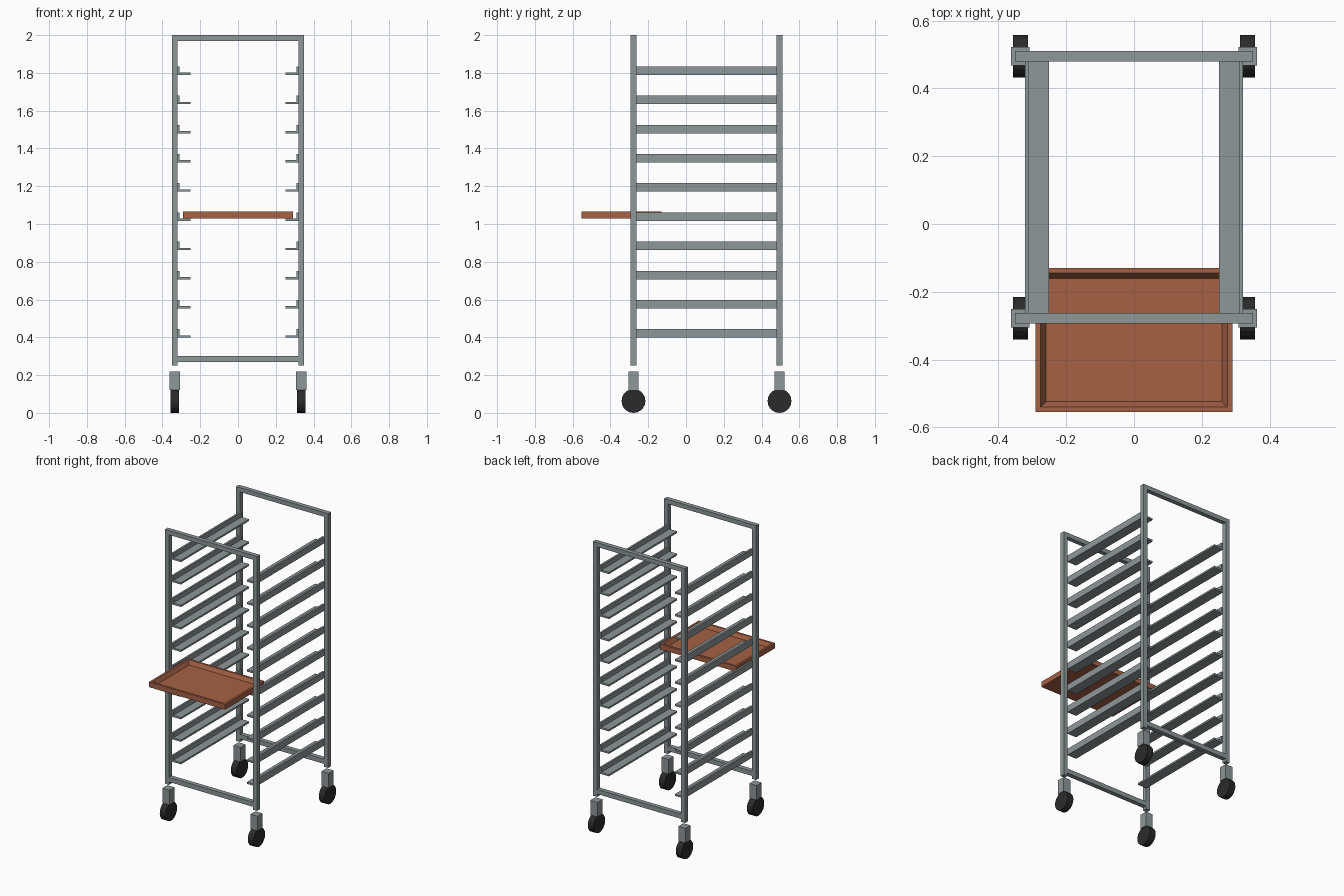
import bpy, bmesh, math
from mathutils import Matrix

if "Cube" in bpy.data.objects:
    bpy.data.objects.remove(bpy.data.objects["Cube"])

POST_X, FRONT_Y, BACK_Y, TUBE = 0.335, -0.278, 0.495, 0.031


def material(name, rgb):
    m = bpy.data.materials.new(name)
    m.diffuse_color = (*rgb, 1)
    m.use_nodes = True
    m.node_tree.nodes["Principled BSDF"].inputs["Base Color"].default_value = m.diffuse_color
    return m


steel = material("steel grey", (0.27, 0.31, 0.32))
rubber = material("black rubber", (0.024, 0.024, 0.024))
copper = material("copper brown", (0.38, 0.12, 0.06))


def finish(name, bm, mat):
    bmesh.ops.recalc_face_normals(bm, faces=bm.faces)
    mesh = bpy.data.meshes.new(name)
    bm.to_mesh(mesh)
    bm.free()
    mesh.materials.append(mat)
    obj = bpy.data.objects.new(name, mesh)
    bpy.context.collection.objects.link(obj)
    return obj


def box(name, x, y, z, mat):
    """Box from (min, max) ranges on each axis."""
    bm = bmesh.new()
    centre = [(a + b) / 2 for a, b in (x, y, z)]
    size = [b - a for a, b in (x, y, z)]
    bmesh.ops.create_cube(bm, size=1, matrix=Matrix.Translation(centre) @ Matrix.Diagonal((*size, 1)))
    return finish(name, bm, mat)


def around(c, width):
    return (c - width / 2, c + width / 2)


# End frames: posts, cross bars and casters
for end, y in (("front", FRONT_Y), ("back", BACK_Y)):
    inner = POST_X - TUBE / 2
    box(end + "_top_bar", (-inner, inner), around(y, TUBE), (1.97, 2.0), steel)
    box(end + "_bottom_bar", (-inner, inner), around(y, TUBE), (0.27, 0.302), steel)
    for side, s in (("left", -1), ("right", 1)):
        x = s * POST_X
        box(f"{end}_{side}_post", around(x, TUBE), around(y, TUBE), (0.25, 2.0), steel)
        box(f"{end}_{side}_caster_fork", around(x, 0.055), around(y, 0.055), (0.12, 0.22), steel)
        bm = bmesh.new()
        bmesh.ops.create_cone(bm, cap_ends=True, segments=20, radius1=0.063, radius2=0.063, depth=0.044,
                              matrix=Matrix.Translation((x, y, 0.063)) @ Matrix.Rotation(math.pi / 2, 4, 'Y'))
        finish(f"{end}_{side}_wheel", bm, rubber)

# Angle-section shelf rails, ten per side
for side, s in (("left", -1), ("right", 1)):
    for i in range(10):
        z = 0.398 + i * 0.1546
        profile = [(0.322, 0), (0.251, 0), (0.251, 0.012), (0.309, 0.012), (0.309, 0.045), (0.322, 0.045)]
        bm = bmesh.new()
        face = bm.faces.new([bm.verts.new((s * px, FRONT_Y + TUBE / 2, z + pz)) for px, pz in profile])
        ext = bmesh.ops.extrude_face_region(bm, geom=[face])["geom"]
        bmesh.ops.translate(bm, vec=(0, BACK_Y - FRONT_Y - TUBE, 0),
                            verts=[v for v in ext if isinstance(v, bmesh.types.BMVert)])
        finish(f"{side}_rail_{i + 1}", bm, steel)

# Tray: rectangular loops from the base, over the rim, down sloped inner walls
bm = bmesh.new()
loops = []
for inset, z in ((0, 1.03), (0, 1.066), (0.015, 1.066), (0.03, 1.04)):
    hx, hy = 0.29 - inset, 0.212 - inset
    loops.append([bm.verts.new((sx * hx, -0.342 + sy * hy, z))
                  for sx, sy in ((-1, -1), (1, -1), (1, 1), (-1, 1))])
for low, high in zip(loops, loops[1:]):
    for k in range(4):
        n = (k + 1) % 4
        bm.faces.new((low[k], low[n], high[n], high[k]))
bm.faces.new(loops[0])
bm.faces.new(loops[-1])
finish("sliding_tray", bm, copper)
